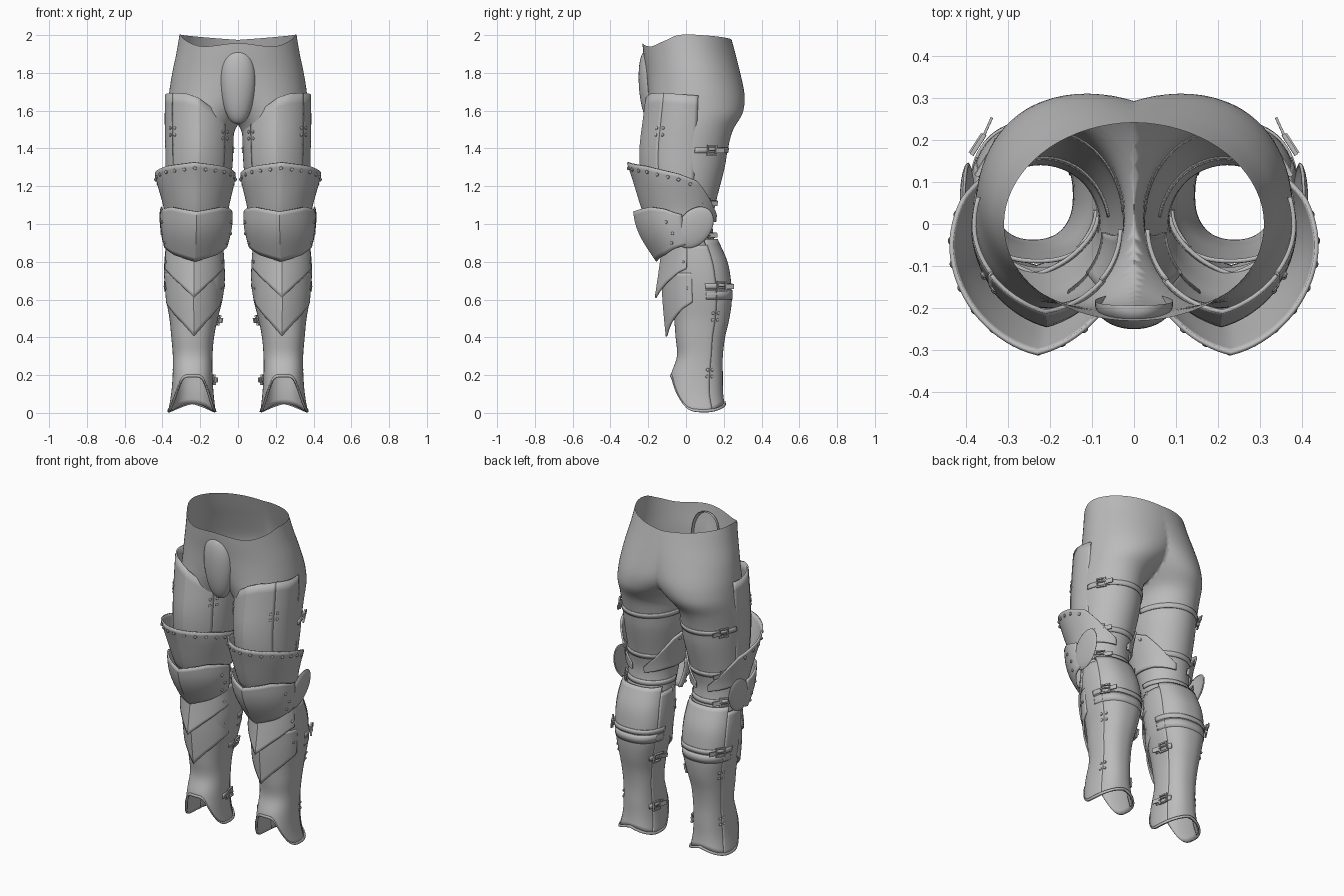
import bpy, bmesh, math
from mathutils import Vector, Matrix

cube = bpy.data.objects.get("Cube")
if cube:
    bpy.data.objects.remove(cube, do_unlink=True)

steel = bpy.data.materials.new("grey_steel")
steel.use_nodes = True
GREY = (0.5, 0.5, 0.5, 1)
steel.diffuse_color = GREY
steel.node_tree.nodes["Principled BSDF"].inputs["Base Color"].default_value = GREY


def interp(pts, x, smooth):
    """Interpolate rows (key, values...) at x, keeping the ends fixed."""
    pts = sorted(pts)
    x = min(max(x, pts[0][0]), pts[-1][0])
    i = 0
    while i < len(pts) - 2 and x > pts[i + 1][0]:
        i += 1
    p, q = pts[i], pts[i + 1]
    h = q[0] - p[0]
    t = (x - p[0]) / h
    if not smooth:
        return [u + (v - u) * t for u, v in zip(p[1:], q[1:])]
    o, r = pts[max(i - 1, 0)], pts[min(i + 2, len(pts) - 1)]
    out = []
    for c in range(1, len(p)):
        m0 = (q[c] - o[c]) / (q[0] - o[0]) * h
        m1 = (r[c] - p[c]) / (r[0] - p[0]) * h
        d = q[c] - p[c]
        out.append(p[c] + t * m0 + t * t * (3 * d - 2 * m0 - m1) + t ** 3 * (m0 + m1 - 2 * d))
    return out


class Form:
    """Stacked cross-sections (z, x inner, x outer, y front, y back) with a front ridge."""
    def __init__(self, rings, ridge=0.0, power=1.0):
        self.rings, self.ridge, self.power = rings, ridge, power

    def point(self, deg, z, grow=0.0):
        xi, xo, yf, yb = interp(self.rings, z, True)
        s, c = math.sin(math.radians(deg)), math.cos(math.radians(deg))
        s = math.copysign(abs(s) ** self.power, s)
        if c > 0:
            c = (1 - self.ridge) * c ** self.power + self.ridge * (1 - abs(s))
        else:
            c = -abs(c) ** self.power
        return Vector(((xi + xo) / 2 + ((xo - xi) / 2 + grow) * s,
                       (yf + yb) / 2 - ((yb - yf) / 2 + grow) * c, z))

    def frame(self, deg, z, grow=0.0):
        """Matrix on the surface: X along the girth, Y up, Z outward."""
        u = (self.point(deg + 2, z) - self.point(deg - 2, z)).normalized()
        v = (self.point(deg, z + 0.01) - self.point(deg, z - 0.01)).normalized()
        n = u.cross(v).normalized()
        m = Matrix((u, n.cross(u), n)).transposed().to_4x4()
        return Matrix.Translation(self.point(deg, z, grow)) @ m


def finish(name, bm, thick=0.0, mirror=True):
    mesh = bpy.data.meshes.new(name)
    bm.to_mesh(mesh)
    bm.free()
    mesh.materials.append(steel)
    ob = bpy.data.objects.new(name, mesh)
    bpy.context.collection.objects.link(ob)
    if thick:
        mod = ob.modifiers.new("thickness", "SOLIDIFY")
        mod.thickness, mod.offset = thick, -1
    if mirror:
        ob.modifiers.new("other_side", "MIRROR").merge_threshold = 0.001
    bpy.ops.object.select_all(action="DESELECT")
    ob.select_set(True)
    bpy.context.view_layer.objects.active = ob
    bpy.ops.object.shade_smooth_by_angle(angle=math.radians(30))


def cut(bm, co, no):
    """Remove everything behind a plane."""
    bmesh.ops.bisect_plane(bm, geom=bm.verts[:] + bm.edges[:] + bm.faces[:], dist=1e-5,
                           plane_co=co, plane_no=no, clear_inner=True)


def edge(e, a, smooth):
    return e if isinstance(e, float) else interp(e, a, smooth)[0]


def both(pts):
    """Repeat an edge curve on the inner side of the leg."""
    return pts + [(-a, z) for a, z in pts if a]


def shell(name, form, a0, a1, low, high, rows=12, thick=0.01, grow=0.0, smooth=False, step=5):
    """Plate over an arc of the form, between a lower and an upper edge curve."""
    n = max(2, round((a1 - a0) / step))
    angles = [a0 + (a1 - a0) * i / n for i in range(n + 1)]
    if a0 < 0 < a1 and min(abs(a) for a in angles) > 0.01:
        angles = sorted(angles + [0])
    bm = bmesh.new()
    grid = []
    for a in angles:
        lo, hi = edge(low, a, smooth), edge(high, a, smooth)
        grid.append([bm.verts.new(form.point(a, lo + (hi - lo) * j / rows, grow)) for j in range(rows + 1)])
    for c, d in zip(grid, grid[1:]):
        for j in range(rows):
            bm.faces.new((c[j], d[j], d[j + 1], c[j + 1]))
    bmesh.ops.remove_doubles(bm, verts=bm.verts[:], dist=1e-5)
    cut(bm, (0, 0, 0), (1, 0, 0))
    finish(name, bm, thick)


# Breeches: hips and thighs, two leg tubes joined on the centre plane
thigh = Form([(2.0, -.31, .31, -.235, .235), (1.9, -.295, .327, -.225, .262), (1.8, -.25, .348, -.21, .287),
              (1.7, -.18, .364, -.2, .308), (1.64, -.12, .37, -.195, .31), (1.58, -.05, .375, -.19, .297),
              (1.5, .015, .38, -.19, .25), (1.4, .025, .38, -.2, .222), (1.3, .03, .378, -.2, .205),
              (1.1, .06, .37, -.18, .155), (1.0, .08, .365, -.15, .14), (.85, .085, .36, -.1, .16)])
shell("breeches", thigh, -180, 180, .86,
      both([(0, 1.957), (35, 1.94), (60, 1.97), (80, 2.0), (110, 2.0), (180, 1.975)]),
      rows=50, thick=0, smooth=True)

# Codpiece: hollow, boxy egg set on the front of the breeches
bm = bmesh.new()
bmesh.ops.create_uvsphere(bm, u_segments=40, v_segments=24, radius=1)
for v in bm.verts:
    x, y, z = v.co
    full = (1 - z * z + 1e-6) ** -.12
    v.co = Vector((x * .092 * full * (1 + .16 * z), -.185 + y * .064 * full - .014 * z, 1.725 + z * .195))
cut(bm, (0, -.18, 1.72), (0, -1, -.07))
finish("codpiece", bm, mirror=False)

# Thigh plates
cuisse = Form([(1.7, .04, .386, -.207, .2), (1.55, .028, .388, -.226, .2), (1.4, .03, .385, -.243, .195),
               (1.25, .04, .382, -.235, .18), (1.05, .07, .37, -.19, .15)], ridge=.2)
cuisse_top = [(-90, 1.54), (-60, 1.55), (-30, 1.6), (0, 1.67), (20, 1.69), (50, 1.695), (110, 1.68)]
shell("thigh_front_plate", cuisse, -50, 50, 1.06, cuisse_top, grow=.003)
shell("thigh_outer_plate", cuisse, 48, 110, 1.06, cuisse_top)
shell("thigh_inner_plate", cuisse, -90, -48, 1.06, cuisse_top)

# Flared plate above the knee
flare = Form([(1.33, .01, .452, -.315, .24), (1.24, .015, .435, -.285, .205),
              (1.08, .05, .392, -.235, .175), (1.0, .06, .38, -.2, .165)], ridge=.15)
flare_top = both([(0, 1.325), (45, 1.305), (90, 1.265), (115, 1.225), (145, 1.1), (165, 1.045)])
shell("knee_flare_plate", flare, -165, 165, both([(0, 1.03), (120, 1.03), (165, 1.01)]), flare_top)

# Knee cap with outer wing
knee = Form([(1.1, .03, .41, -.285, .16), (1.0, .03, .41, -.268, .16), (.92, .045, .4, -.235, .16),
             (.8, .08, .375, -.158, .16)], ridge=.3)
shell("knee_cap", knee, -95, 100, both([(0, .8), (45, .835), (70, .865), (100, .89)]),
      both([(0, 1.065), (45, 1.09), (70, 1.08), (100, 1.05)]))
bm = bmesh.new()
bmesh.ops.create_uvsphere(bm, u_segments=32, v_segments=16, radius=1,
                          matrix=Matrix.Rotation(math.pi / 2, 4, "Y"))
cut(bm, (.05, 0, 0), (1, 0, 0))
for v in bm.verts:
    x, y, z = v.co
    v.co = Vector((.392 + .02 * x + .012 * z, .045 + .1 * y + .02 * z, .982 + z * .11 + y * .015))
finish("knee_wing", bm, .008)

# Lames below the knee
lame_a = Form([(.9, .08, .385, -.125, .18), (.75, .075, .392, -.145, .2), (.6, .08, .385, -.167, .2)], ridge=.3)
shell("upper_lame", lame_a, -85, 78, both([(0, .61), (30, .685), (60, .745), (85, .77)]), .9)
lame_b = Form([(.75, .085, .388, -.13, .2), (.6, .088, .382, -.125, .2), (.4, .1, .365, -.107, .2)], ridge=.3)
shell("lower_lame", lame_b, -88, 88, both([(0, .405), (30, .485), (60, .55), (88, .585)]), .74)

# Greave: back half under the front half, arched foot opening
greave = Form([(.92, .085, .375, -.09, .168), (.8, .075, .387, -.09, .22), (.7, .073, .387, -.08, .238),
               (.6, .085, .377, -.07, .243), (.5, .11, .36, -.06, .23), (.4, .13, .35, -.052, .207),
               (.3, .138, .342, -.045, .195), (.2, .138, .343, -.077, .195), (.1, .132, .351, -.085, .197),
               (0, .121, .368, -.06, .212)], power=.85)
greave_low = both([(0, .192), (25, .18), (45, .115), (65, .03), (85, .008), (120, .012), (180, .05)])
shell("greave_front", greave, -115, 115, greave_low, .89, rows=36, grow=.003, smooth=True)
shell("greave_back", greave, 113, 247, [(113, .012), (180, .05), (247, .012)], .92, rows=36, smooth=True)
# Raised lip around the foot opening, flush band around the calf
shell("foot_opening_lip", greave, -180, 180, [(a, z - .002) for a, z in greave_low],
      [(a, z + .012) for a, z in greave_low], rows=2, grow=.007, smooth=True)
shell("calf_band", greave, 95, 265, .6, .65, rows=2, grow=.003)

# Straps and buckles: form, height, arc, buckle angle
STRAPS = [("upper_thigh", thigh, 1.39, 100, 265, 125), ("lower_thigh", thigh, 1.11, 100, 260, 130),
          ("knee", thigh, .94, 80, 280, 130), ("calf", greave, .67, 95, 265, 125),
          ("shin", greave, .49, -125, -85, -105), ("ankle", greave, .175, -125, -85, -105)]
for label, form, z, a0, a1, at in STRAPS:
    shell(label + "_strap", form, a0, a1, z - .014, z + .014, rows=2, thick=.008, grow=.006)
    m = form.frame(at, z, .013)
    bm = bmesh.new()
    # frame bars, prong and loose strap end
    bars = [((0, .024, 0), (.05, .008, .01)), ((0, -.024, 0), (.05, .008, .01)),
            ((.025, 0, 0), (.008, .056, .01)), ((-.025, 0, 0), (.008, .056, .01)),
            ((0, 0, .006), (.055, .006, .006)), ((.05, 0, .004), (.045, .026, .006))]
    for pos, size in bars:
        tilt = Matrix.Rotation(-.15 if pos[0] > .04 else 0, 4, "Y")
        bmesh.ops.create_cube(bm, size=1, matrix=m @ Matrix.Translation(pos) @ tilt @ Matrix.Diagonal((*size, 1)))
    finish(label + "_buckle", bm)

# Rivets: rows along the flare, pairs on knee and lames, hinge clusters of four
spots = [(flare, a, edge(flare_top, a, False) - .03, .01) for a in range(-105, 106, 15)]
spots += [(knee, s * a, z, .009) for s in (-1, 1) for a, z in ((72, 1.01), (80, .95), (72, .9))]
spots += [(lame_a, s * 70, .8, .008) for s in (-1, 1)] + [(lame_b, s * 75, .66, .008) for s in (-1, 1)]
for form, a, z in ((cuisse, 50, 1.49), (cuisse, -50, 1.47), (greave, 115, .51), (greave, 115, .21)):
    spots += [(form, a + da, z + dz, .009) for da in (-6, 6) for dz in (-.018, .018)]
bm = bmesh.new()
for form, a, z, r in spots:
    bmesh.ops.create_uvsphere(bm, u_segments=10, v_segments=6, radius=r,
                              matrix=form.frame(a, z, .002) @ Matrix.Diagonal((1, 1, .8, 1)))
finish("rivets", bm)
